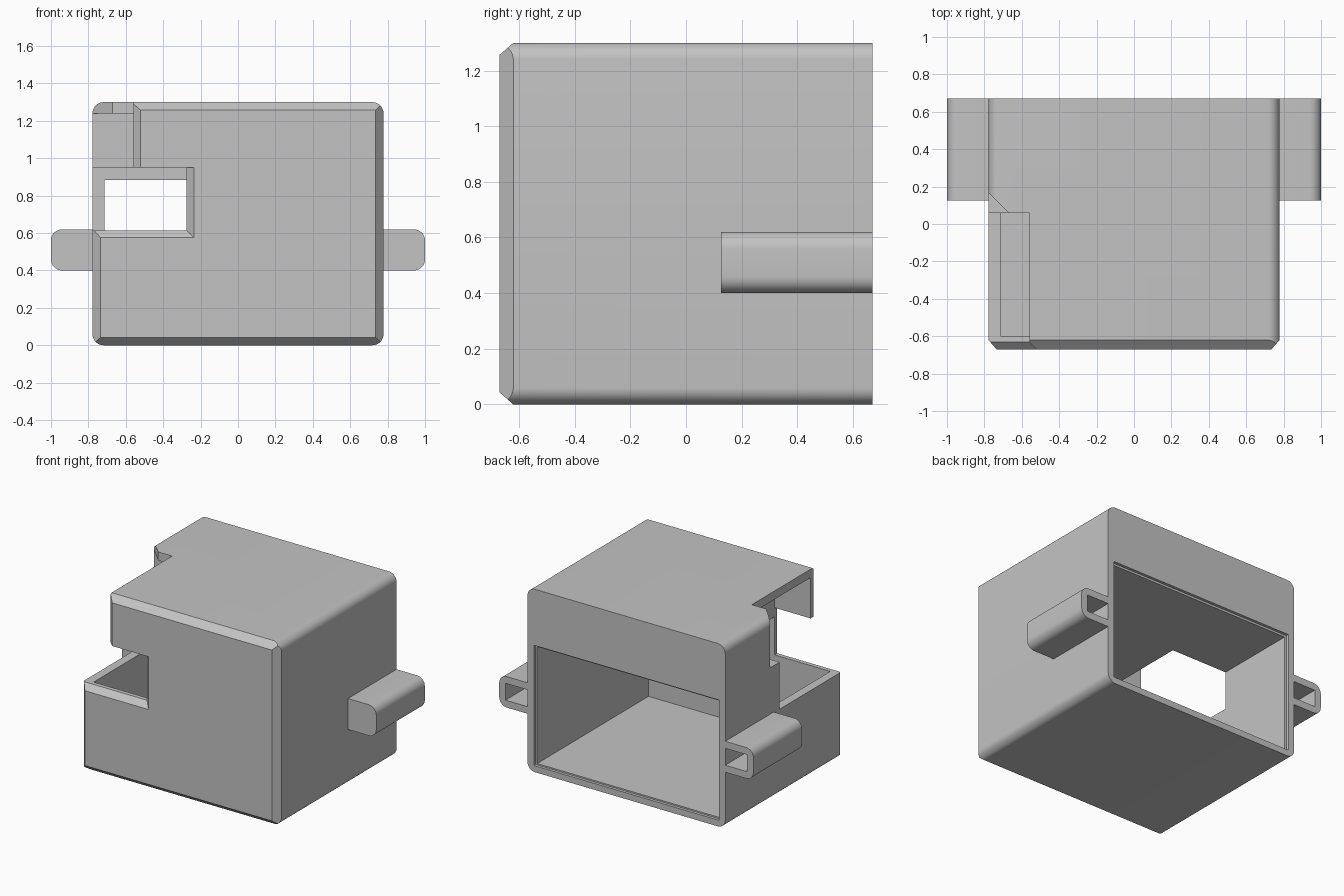
import bpy
import bmesh
from math import radians

cube = bpy.data.objects.get("Cube")
if cube:
    bpy.data.objects.remove(cube, do_unlink=True)

grey = bpy.data.materials.new("plain_grey")
grey.use_nodes = True
colour = (0.55, 0.55, 0.55, 1)
grey.diffuse_color = colour
grey.node_tree.nodes["Principled BSDF"].inputs["Base Color"].default_value = colour


def finish(name, bm):
    """Turn a bmesh into a scene object."""
    bmesh.ops.recalc_face_normals(bm, faces=bm.faces[:])
    mesh = bpy.data.meshes.new(name)
    bm.to_mesh(mesh)
    bm.free()
    mesh.materials.append(grey)
    obj = bpy.data.objects.new(name, mesh)
    bpy.context.scene.collection.objects.link(obj)
    return obj


def hull(name, points):
    """Convex solid around a few points."""
    bm = bmesh.new()
    for p in points:
        bm.verts.new(p)
    bmesh.ops.convex_hull(bm, input=bm.verts[:])
    bmesh.ops.dissolve_limit(bm, angle_limit=0.01, verts=bm.verts[:], edges=bm.edges[:])
    return finish(name, bm)


def frustum(name, y0, rect0, y1, rect1):
    """Solid between two (x0, x1, z0, z1) rectangles at depths y0 and y1."""
    return hull(name, [(x, y, z) for y, r in ((y0, rect0), (y1, rect1))
                       for x in r[:2] for z in r[2:]])


def box(name, x0, x1, y0, y1, z0, z1):
    rect = (x0, x1, z0, z1)
    return frustum(name, y0, rect, y1, rect)


def rounded(obj, radius):
    """Round the edges that run front to back."""
    bm = bmesh.new()
    bm.from_mesh(obj.data)
    edges = [e for e in bm.edges if abs(e.verts[0].co.y - e.verts[1].co.y) > 0.1]
    bmesh.ops.bevel(bm, geom=edges, offset=radius, segments=8, profile=0.5,
                    affect='EDGES')
    bm.to_mesh(obj.data)
    bm.free()
    return obj


def combine(obj, cutter, operation='DIFFERENCE'):
    """Apply a boolean and throw the helper away."""
    mod = obj.modifiers.new("cut", 'BOOLEAN')
    mod.operation, mod.solver, mod.object = operation, 'EXACT', cutter
    graph = bpy.context.evaluated_depsgraph_get()
    mesh = bpy.data.meshes.new_from_object(obj.evaluated_get(graph))
    obj.modifiers.clear()
    obj.data = mesh
    bpy.data.objects.remove(cutter, do_unlink=True)


W, D, H = 0.778, 0.67, 1.3      # half width, half depth, height
C = 0.043                       # front chamfer

# Housing with rounded long edges and a chamfered front
housing = rounded(box("housing", -W, W, -D, D, 0, H), 0.06)
combine(housing, frustum("front_chamfer", -D, (C - W, W - C, C, H - C),
                         D + 1, (-W - 2, W + 2, -2, H + 2)), 'INTERSECT')

# Main cavity, open at the back with a shallow rebate
combine(housing, box("cavity", -0.715, 0.715, -0.6, D + 1, 0.055, 0.885))
combine(housing, box("rebate", -0.728, 0.728, D - 0.02, D + 1, 0.045, 0.9))

# Window through the front and side, with its chamfered lip
combine(housing, box("window", -1, -0.275, -1, 0.06, 0.615, 0.95))
combine(housing, frustum("window_lip", -D - 0.02, (-1, -0.215, 0.555, 0.95),
                         -D + 0.04, (-1, -0.275, 0.615, 0.95)))

# Hollow under the roof
combine(housing, box("upper_hollow", -1, -0.275, -0.6, 0.17, 0.95, 1.24))

# Corner notch in the roof, with chamfered front edge and mitred back corner
combine(housing, box("roof_notch", -1, -0.56, -1, 0.06, 0.94, 2))
combine(housing, frustum("notch_lip", -D - 0.02, (-1, -0.5, 0.94, 2),
                         -D + 0.04, (-1, -0.56, 0.94, 2)))
combine(housing, hull("notch_mitre", [(x, y, z) for z in (1.2, 2)
                for x, y in ((-0.85, 0.24), (-0.62, 0.01), (-0.85, 0.01))]))

# Side lugs, hollow from the back
parts = [housing]
for side, label in ((-1, "right"), (1, "left")):
    lug = rounded(box(label + "_lug", -0.225, 0.225, 0.125, D, 0.4, 0.62), 0.06)
    # keep the outer half of the rounded bar, flush with the housing wall
    combine(lug, box("trim", -1, 0, -1, 1, 0, 1))
    combine(lug, box("socket", -0.1, 0.175, 0.18, 1, 0.45, 0.57))
    for v in lug.data.vertices:
        v.co.x = side * (v.co.x + 0.775)
    if side < 0:
        lug.data.flip_normals()
    parts.append(lug)

# Smooth the rounded edges, keep the rest crisp
bpy.ops.object.select_all(action='DESELECT')
for obj in parts:
    obj.select_set(True)
bpy.context.view_layer.objects.active = housing
bpy.ops.object.shade_smooth_by_angle(angle=radians(30))
